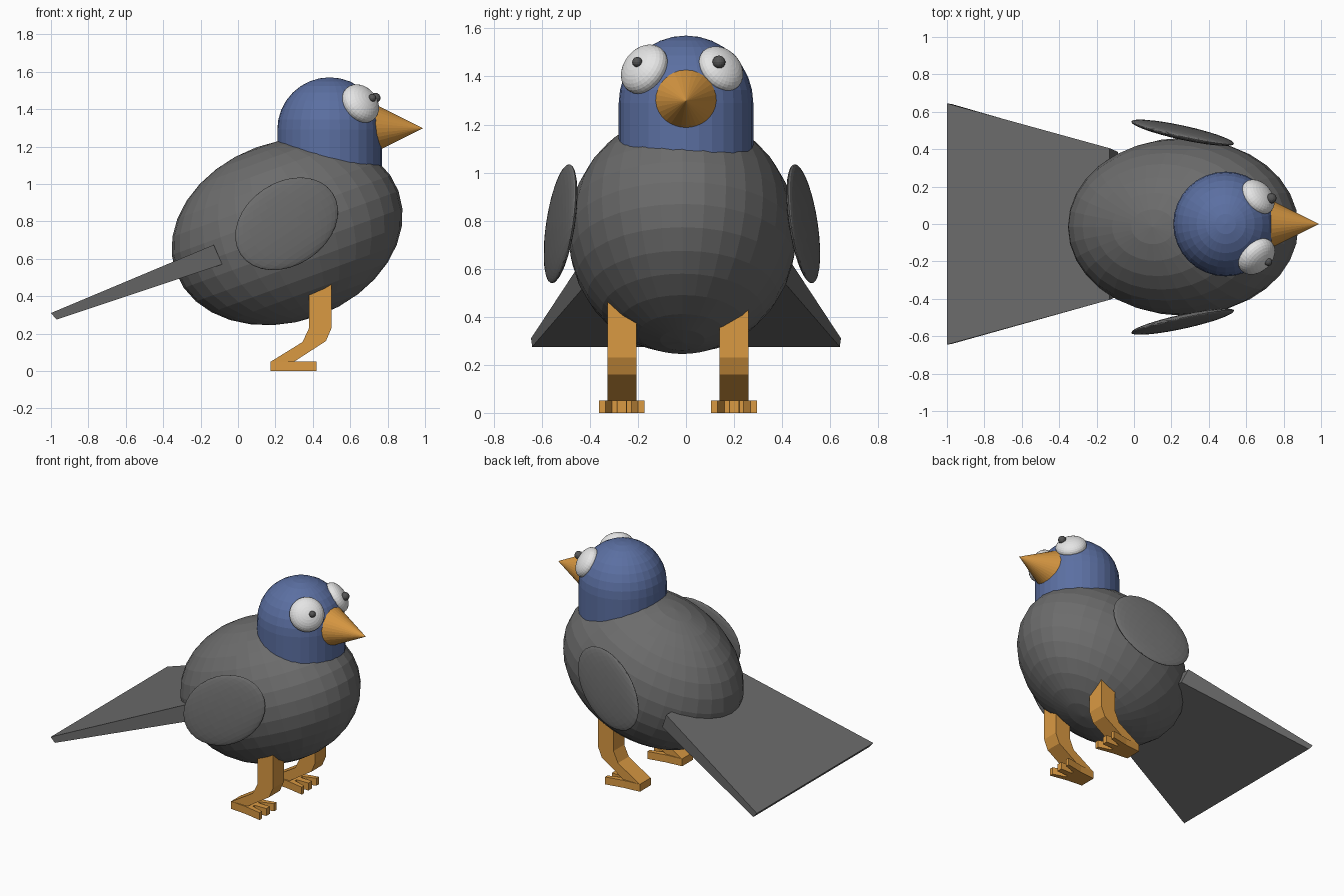
import bpy, bmesh, math
from mathutils import Matrix, Vector

if "Cube" in bpy.data.objects:
    bpy.data.objects.remove(bpy.data.objects["Cube"])


def material(name, rgb):
    m = bpy.data.materials.new(name)
    m.diffuse_color = (*rgb, 1)
    m.use_nodes = True
    m.node_tree.nodes["Principled BSDF"].inputs["Base Color"].default_value = m.diffuse_color
    return m


GREY = material("feather grey", (0.15, 0.15, 0.15))
BLUE = material("head blue", (0.105, 0.16, 0.36))
ORANGE = material("beak orange", (0.70, 0.32, 0.055))
WHITE = material("eye white", (0.78, 0.78, 0.78))
DARK = material("pupil grey", (0.09, 0.09, 0.09))


def finish(bm, name, mat):
    bmesh.ops.recalc_face_normals(bm, faces=bm.faces)
    me = bpy.data.meshes.new(name)
    bm.to_mesh(me)
    bm.free()
    me.materials.append(mat)
    ob = bpy.data.objects.new(name, me)
    bpy.context.collection.objects.link(ob)
    return ob


def ellipsoid(name, mat, centre, radii, rot=Matrix(), seg=32, rings=16):
    bm = bmesh.new()
    m = Matrix.Translation(centre) @ rot @ Matrix.Diagonal((*radii, 1))
    bmesh.ops.create_uvsphere(bm, u_segments=seg, v_segments=rings, radius=1, matrix=m)
    return finish(bm, name, mat)


def prism(name, mat, points, offset):
    """Extrude a flat outline along an offset."""
    bm = bmesh.new()
    face = bm.faces.new([bm.verts.new(p) for p in points])
    out = bmesh.ops.extrude_face_region(bm, geom=[face])
    moved = [v for v in out["geom"] if isinstance(v, bmesh.types.BMVert)]
    bmesh.ops.translate(bm, verts=moved, vec=offset)
    return finish(bm, name, mat)


def rot(deg, axis):
    return Matrix.Rotation(math.radians(deg), 4, axis)


# Body: egg tilted up towards the front
ellipsoid("body", GREY, (0.2625, -0.015, 0.745), (0.634, 0.475, 0.48), rot(-20, 'Y'))

# Head: dome running into a straight neck
bm = bmesh.new()
bmesh.ops.create_uvsphere(bm, u_segments=32, v_segments=16, radius=0.28)
bmesh.ops.delete(bm, geom=[v for v in bm.verts if v.co.z < -0.01], context='VERTS')
rim = [e for e in bm.edges if e.is_boundary]
ext = bmesh.ops.extrude_edge_only(bm, edges=rim)
low = [v for v in ext["geom"] if isinstance(v, bmesh.types.BMVert)]
bmesh.ops.translate(bm, verts=low, vec=(0, 0, -0.3))
bmesh.ops.contextual_create(bm, geom=[e for e in bm.edges if e.is_boundary])
bmesh.ops.translate(bm, verts=bm.verts, vec=(0.49, 0, 1.29))
finish(bm, "head", BLUE)

# Beak: cone pointing forward
bm = bmesh.new()
bmesh.ops.create_cone(bm, cap_ends=True, segments=32, radius1=0.13, radius2=0, depth=0.26,
                      matrix=Matrix.Translation((0.86, 0, 1.298)) @ rot(90, 'Y'))
finish(bm, "beak", ORANGE)

# Eyes: flattened balls facing away from the head centre, slightly uneven
for side, centre, size, thick, pupil, pr in (
        ("right", (0.655, -0.173, 1.43), 0.112, 0.07, (0.718, -0.203, 1.46), 0.021),
        ("left", (0.663, 0.145, 1.432), 0.104, 0.06, (0.735, 0.137, 1.46), 0.027)):
    n = Vector(centre) - Vector((0.49, 0, 1.29))
    q = n.to_track_quat('Z', 'Y').to_matrix().to_4x4()
    ellipsoid(side + "_eye", WHITE, centre, (size, size, thick), q)
    ellipsoid(side + "_pupil", DARK, pupil, (pr, pr, pr), seg=16, rings=8)

# Wings: thin discs leaning against the flanks
for side, s in (("right", -1), ("left", 1)):
    r = rot(-11 * s, 'Z') @ rot(5 * s, 'X') @ rot(-33, 'Y')
    ellipsoid(side + "_wing", GREY, (0.26, -0.017 + 0.505 * s, 0.787), (0.303, 0.032, 0.222), r)

# Tail: tapering slab that widens to the back
bm = bmesh.new()
section = [(-0.13, 0.675, 0.405), (-0.085, 0.57, 0.385), (-0.97, 0.275, 0.64), (-1.0, 0.31, 0.645)]
a, b = ([bm.verts.new((x, s * y, z)) for x, z, y in section] for s in (-1, 1))
bm.faces.new(a)
bm.faces.new(b[::-1])
for i in range(4):
    j = (i + 1) % 4
    bm.faces.new((a[i], b[i], b[j], a[j]))
finish(bm, "tail", GREY)

# Legs and three-toed feet
leg = [(0.38, 0.55), (0.50, 0.55), (0.50, 0.23), (0.47, 0.16), (0.30, 0.05),
       (0.175, 0.05), (0.345, 0.155), (0.38, 0.23)]
half_foot = [(0.175, 0.06), (0.29, 0.07), (0.42, 0.095), (0.42, 0.068), (0.33, 0.04),
             (0.33, 0.022), (0.42, 0.02)]
foot = half_foot + [(x, -y) for x, y in reversed(half_foot)]
for side, y0 in (("right", -0.267), ("left", 0.2)):
    prism(side + "_leg", ORANGE, [(x, y0 - 0.06, z) for x, z in leg], (0, 0.12, 0))
    prism(side + "_foot", ORANGE, [(x, y0 + y, 0) for x, y in foot], (0, 0, 0.052))
